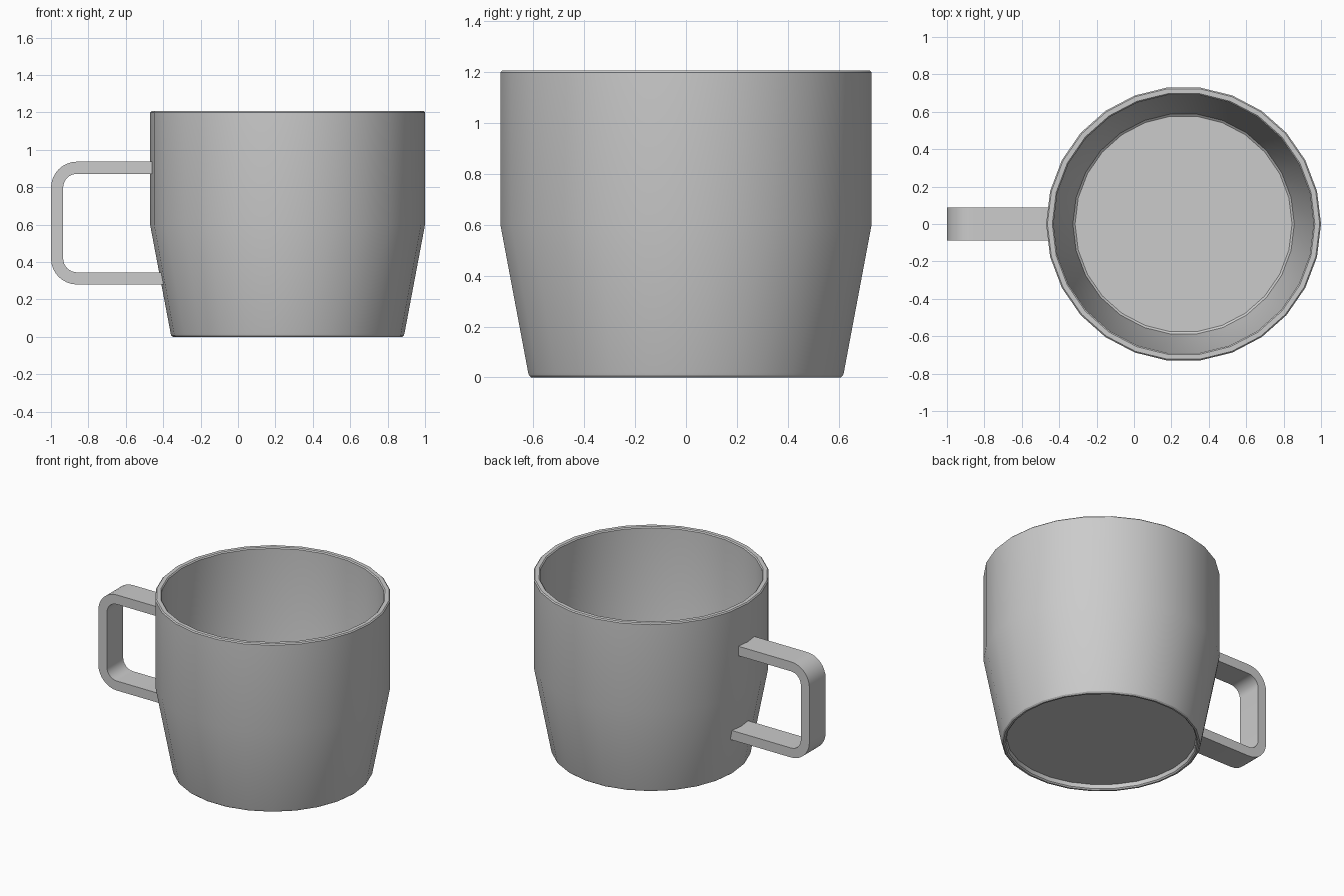
import bpy, bmesh, math

if "Cube" in bpy.data.objects:
    bpy.data.objects.remove(bpy.data.objects["Cube"])

CX = 0.265      # axis of the cup
SIDES = 26


def finish(name, bm):
    bmesh.ops.recalc_face_normals(bm, faces=bm.faces)
    mesh = bpy.data.meshes.new(name)
    bm.to_mesh(mesh)
    bm.free()
    obj = bpy.data.objects.new(name, mesh)
    bpy.context.collection.objects.link(obj)
    bpy.ops.object.select_all(action='DESELECT')
    obj.select_set(True)
    bpy.context.view_layer.objects.active = obj
    bpy.ops.object.shade_smooth_by_angle(angle=math.radians(30))
    return obj


def lathe(name, profile):
    """Revolve (radius, z) points about the cup axis and cap both ends."""
    bm = bmesh.new()
    rings = []
    for r, z in profile:
        rings.append([bm.verts.new((CX + r * math.cos(a), r * math.sin(a), z))
                      for a in (2 * math.pi * i / SIDES for i in range(SIDES))])
    for a, b in zip(rings, rings[1:]):
        for i in range(SIDES):
            j = (i + 1) % SIDES
            bm.faces.new((a[i], a[j], b[j], b[i]))
    bm.faces.new(rings[0])
    bm.faces.new(rings[-1])
    return finish(name, bm)


# Cup: recessed base, foot ring, tapered wall, rim, inner wall, floor
lathe("cup_body", [
    (0.59, 0.035), (0.594, 0.008), (0.602, 0.0), (0.613, 0.0), (0.622, 0.008),
    (0.625, 0.018), (0.735, 0.60), (0.735, 1.20), (0.728, 1.207),
    (0.702, 1.207), (0.695, 1.20), (0.695, 0.605), (0.592, 0.08), (0.58, 0.07)])


def handle_path(left, low, high, radius, end_low, end_high, steps=8):
    """C-shaped (x, z) path with rounded outer corners."""
    pts = [(end_high, high)]
    for cz, start in ((high - radius, 90), (low + radius, 180)):
        for i in range(steps + 1):
            a = math.radians(start + 90 * i / steps)
            pts.append((left + radius + radius * math.cos(a),
                        cz + radius * math.sin(a)))
    pts.append((end_low, low))
    return pts


# Handle: flat band bent into a rounded C, ends buried in the cup wall
outer = handle_path(-1.0, 0.28, 0.937, 0.14, -0.39, -0.45)
inner = handle_path(-0.935, 0.345, 0.872, 0.075, -0.39, -0.45)
bm = bmesh.new()
loops = [[bm.verts.new((x, y, z)) for (x, z), y in
          ((o, -0.088), (o, 0.088), (i, 0.088), (i, -0.088))]
         for o, i in zip(outer, inner)]
for a, b in zip(loops, loops[1:]):
    for k in range(4):
        n = (k + 1) % 4
        bm.faces.new((a[k], a[n], b[n], b[k]))
bm.faces.new(loops[0])
bm.faces.new(loops[-1])
finish("handle", bm)
